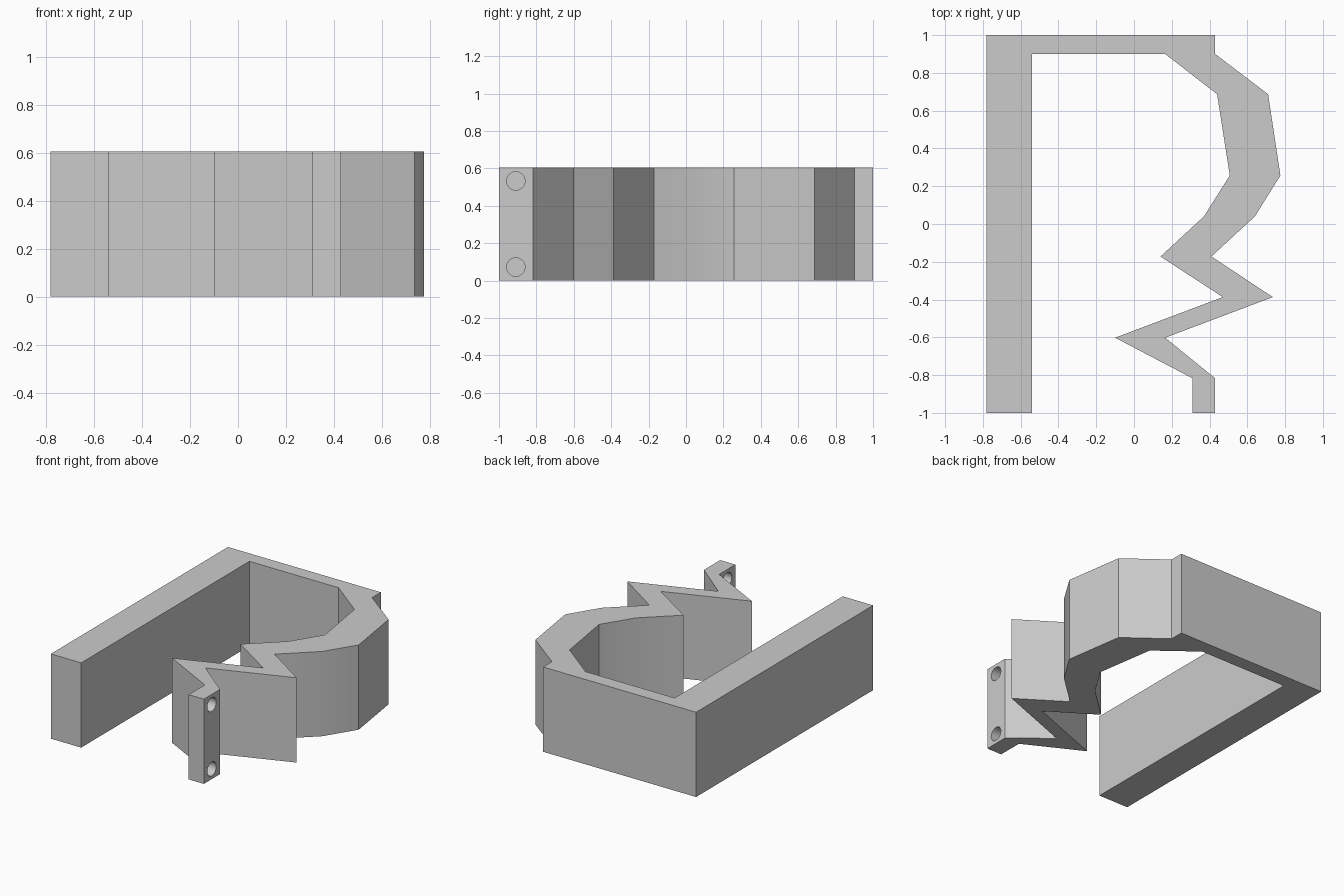
import bpy, bmesh, math

cube = bpy.data.objects.get("Cube")
if cube:
    bpy.data.objects.remove(cube, do_unlink=True)

HEIGHT = 0.606

# Single flat colour
grey = bpy.data.materials.new("light_grey")
grey.use_nodes = True
colour = (0.6, 0.6, 0.6, 1)
grey.diffuse_color = colour
grey.node_tree.nodes["Principled BSDF"].inputs["Base Color"].default_value = colour

# Outer edge from the back corner down to the foot
outer = [(0.43, 1), (0.43, 0.9), (0.71, 0.687), (0.775, 0.257), (0.64, 0.04),
         (0.41, -0.172), (0.735, -0.387), (0.165, -0.602), (0.43, -0.817), (0.43, -1)]
# Inner edge from the foot back up to the long bar
inner = [(0.31, -1), (0.31, -0.817), (-0.1, -0.602), (0.47, -0.387), (0.14, -0.172),
         (0.37, 0.04), (0.507, 0.257), (0.44, 0.687), (0.165, 0.9)]
# Long straight bar on the right side
bar = [(-0.54, 0.9), (-0.54, -1), (-0.78, -1), (-0.78, 1)]

# Extruded bracket
bm = bmesh.new()
base = bm.faces.new([bm.verts.new((x, y, 0)) for x, y in outer + inner + bar])
top = bmesh.ops.extrude_face_region(bm, geom=[base], use_keep_orig=True)
bmesh.ops.translate(bm, vec=(0, 0, HEIGHT),
                    verts=[g for g in top["geom"] if isinstance(g, bmesh.types.BMVert)])
bmesh.ops.recalc_face_normals(bm, faces=bm.faces)
mesh = bpy.data.meshes.new("bracket")
bm.to_mesh(mesh)
bm.free()
mesh.materials.append(grey)
bracket = bpy.data.objects.new("bracket", mesh)
bpy.context.collection.objects.link(bracket)

# Two screw holes through the foot
for name, z in (("lower", 0.073), ("upper", 0.533)):
    bpy.ops.mesh.primitive_cylinder_add(vertices=16, radius=0.05, depth=0.3,
                                        location=(0.37, -0.91, z),
                                        rotation=(0, math.pi / 2, 0))
    cutter = bpy.context.object
    cutter.name = name + "_hole_cutter"
    cutter.data.materials.append(grey)
    cutter.hide_render = True
    cutter.hide_set(True)
    cutter.display_type = 'WIRE'
    mod = bracket.modifiers.new(name + "_hole", 'BOOLEAN')
    mod.operation = 'DIFFERENCE'
    mod.solver = 'EXACT'
    mod.object = cutter

# Apply the cuts and remove the cutters
bpy.context.view_layer.update()
bpy.ops.object.select_all(action='DESELECT')
bracket.select_set(True)
bpy.context.view_layer.objects.active = bracket
for mod in list(bracket.modifiers):
    cutter = mod.object
    bpy.ops.object.modifier_apply(modifier=mod.name)
    bpy.data.objects.remove(cutter, do_unlink=True)

bpy.ops.object.shade_smooth_by_angle(angle=math.radians(30))
